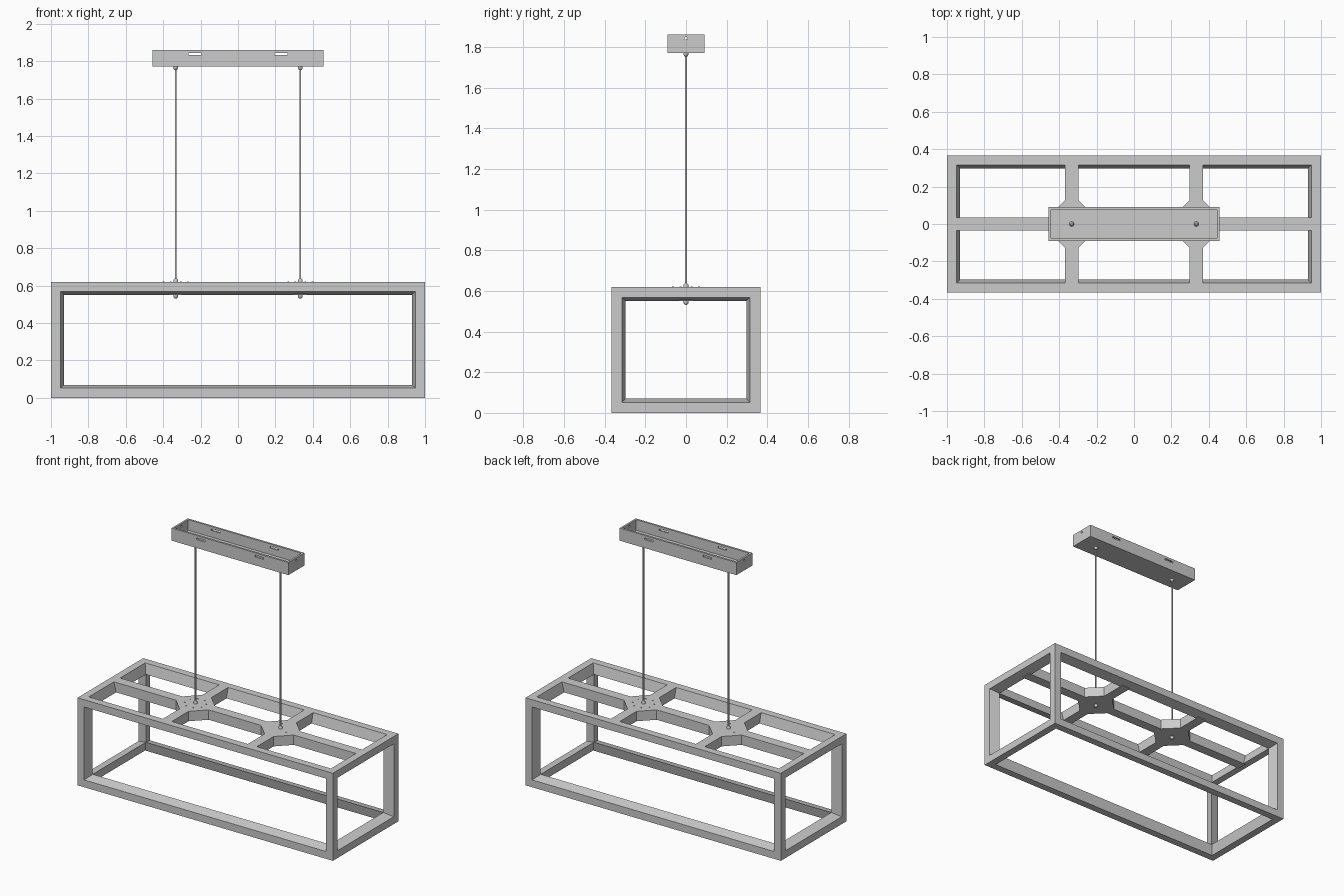
import bpy, bmesh, math
from mathutils import Matrix, Vector

if "Cube" in bpy.data.objects:
    bpy.data.objects.remove(bpy.data.objects["Cube"])

HX, HY, H = 1.0, 0.367, 0.62      # cage half length, half width, height
FLAT, DEEP = 0.052, 0.07          # visible bar face and full bar depth
ROD_X = 0.333
CAN_Z0, CAN_Z1 = 1.772, 1.861     # ceiling canopy

grey = bpy.data.materials.new("grey_metal")
grey.diffuse_color = (0.6, 0.6, 0.6, 1)
grey.use_nodes = True
grey.node_tree.nodes["Principled BSDF"].inputs["Base Color"].default_value = grey.diffuse_color


def finish(name, bm, smooth=False):
    bmesh.ops.recalc_face_normals(bm, faces=bm.faces[:])
    me = bpy.data.meshes.new(name)
    bm.to_mesh(me)
    bm.free()
    me.materials.append(grey)
    ob = bpy.data.objects.new(name, me)
    bpy.context.collection.objects.link(ob)
    if smooth:
        bpy.ops.object.select_all(action='DESELECT')
        ob.select_set(True)
        bpy.context.view_layer.objects.active = ob
        bpy.ops.object.shade_smooth_by_angle(angle=math.radians(40))
    return ob


def add_box(bm, size, loc):
    m = Matrix.Translation(loc) @ Matrix.Diagonal((*size, 1))
    return bmesh.ops.create_cube(bm, size=1, matrix=m)["verts"]


def lathe(name, profile, x, segments=16):
    """Spin a (radius, z) profile around a vertical axis at x."""
    bm = bmesh.new()
    vs = [bm.verts.new((r, 0, z)) for r, z in profile]
    es = [bm.edges.new(p) for p in zip(vs, vs[1:])]
    bmesh.ops.spin(bm, geom=vs + es, cent=(0, 0, 0), axis=(0, 0, 1),
                   angle=math.tau, steps=segments, use_merge=True)
    bmesh.ops.remove_doubles(bm, verts=bm.verts[:], dist=1e-5)
    bmesh.ops.translate(bm, verts=bm.verts[:], vec=(x, 0, 0))
    return finish(name, bm, True)


# Cage: every box side is inset, sunk to the shared inner corners and opened
bm = bmesh.new()
add_box(bm, (2 * HX, 2 * HY, H), (0, 0, H / 2))
sides = bm.faces[:]
bmesh.ops.inset_individual(bm, faces=sides, thickness=FLAT, use_even_offset=True)
for f in sides:
    n = f.normal.copy()
    lip = [v.co.copy() for v in f.verts]
    bmesh.ops.inset_individual(bm, faces=[f], thickness=0.001)
    c = Vector((0, 0, H / 2))
    for v in f.verts:
        d = v.co - c
        v.co = c + Vector([math.copysign(h - DEEP, k) for h, k in zip((HX, HY, H / 2), d)])
bmesh.ops.delete(bm, geom=sides, context='FACES')
bmesh.ops.remove_doubles(bm, verts=bm.verts[:], dist=1e-4)
finish("cage_frame", bm)

# Top brace: one long bar, two cross bars, chamfered hubs, as a mirrored outline
w, g = 0.035, 0.128
yi = HY - FLAT
quarter = [(HX - FLAT, w), (ROD_X + g, w), (ROD_X + w, g), (ROD_X + w, yi),
           (ROD_X - w, yi), (ROD_X - w, g), (ROD_X - g, w)]
half = quarter + [(-x, y) for x, y in reversed(quarter)]
outline = half + [(x, -y) for x, y in reversed(half)]
bm = bmesh.new()
face = bm.faces.new([bm.verts.new((x, y, H - DEEP)) for x, y in outline])
ext = bmesh.ops.extrude_face_region(bm, geom=[face], use_keep_orig=True)["geom"]
bmesh.ops.translate(bm, vec=(0, 0, DEEP),
                    verts=[e for e in ext if isinstance(e, bmesh.types.BMVert)])
finish("top_brace", bm)

# Canopy tray, open at the top, with slots and end holes cut through
bm = bmesh.new()
add_box(bm, (0.915, 0.18, CAN_Z1 - CAN_Z0), (0, 0, (CAN_Z0 + CAN_Z1) / 2))
bm.faces.ensure_lookup_table()
top = max(bm.faces, key=lambda f: f.calc_center_median().z)
bmesh.ops.inset_region(bm, faces=[top], thickness=0.014, use_even_offset=True)
low = bmesh.ops.extrude_discrete_faces(bm, faces=[top])["faces"][0]
bmesh.ops.translate(bm, verts=low.verts[:], vec=(0, 0, -(CAN_Z1 - CAN_Z0 - 0.014)))
bmesh.ops.remove_doubles(bm, verts=bm.verts[:], dist=1e-5)
canopy = finish("ceiling_canopy", bm)

bm = bmesh.new()
for s in (-1, 1):
    add_box(bm, (0.068, 0.3, 0.012), (s * 0.23, 0, 1.838))
    m = Matrix.Translation((s * 0.4575, 0, 1.843)) @ Matrix.Rotation(math.pi / 2, 4, 'Y')
    bmesh.ops.create_cone(bm, cap_ends=True, segments=16, radius1=0.007,
                          radius2=0.007, depth=0.06, matrix=m)
cutter = finish("canopy_cutter", bm)
cutter.hide_render = True
cutter.hide_set(True)
mod = canopy.modifiers.new("slots", 'BOOLEAN')
mod.operation, mod.solver, mod.object = 'DIFFERENCE', 'EXACT', cutter

# Hanging cables with rounded grips, plus a ring of screws on each hub
for side, s in (("left", -1), ("right", 1)):
    x = s * ROD_X
    lathe(side + "_cable", [(0, 0.545), (0.005, 0.545), (0.005, 1.79), (0, 1.79)], x, 12)
    for part, z, d in (("upper_brace_grip", H, 1), ("lower_brace_grip", H - DEEP, -1),
                       ("canopy_grip", CAN_Z0, -1), ("inner_canopy_grip", CAN_Z0 + 0.014, 1)):
        lathe(f"{side}_{part}", [(0, z - d * 0.003), (0.013, z - d * 0.003),
                                 (0.013, z + d * 0.008), (0.010, z + d * 0.014),
                                 (0.006, z + d * 0.018), (0, z + d * 0.018)], x)
    bm = bmesh.new()
    for i in range(8):
        a = math.tau * (i + 0.5) / 8
        m = Matrix.Translation((x + 0.07 * math.cos(a), 0.07 * math.sin(a), H))
        bmesh.ops.create_cone(bm, cap_ends=True, segments=10, radius1=0.005,
                              radius2=0.005, depth=0.003, matrix=m)
    finish(side + "_hub_screws", bm)
